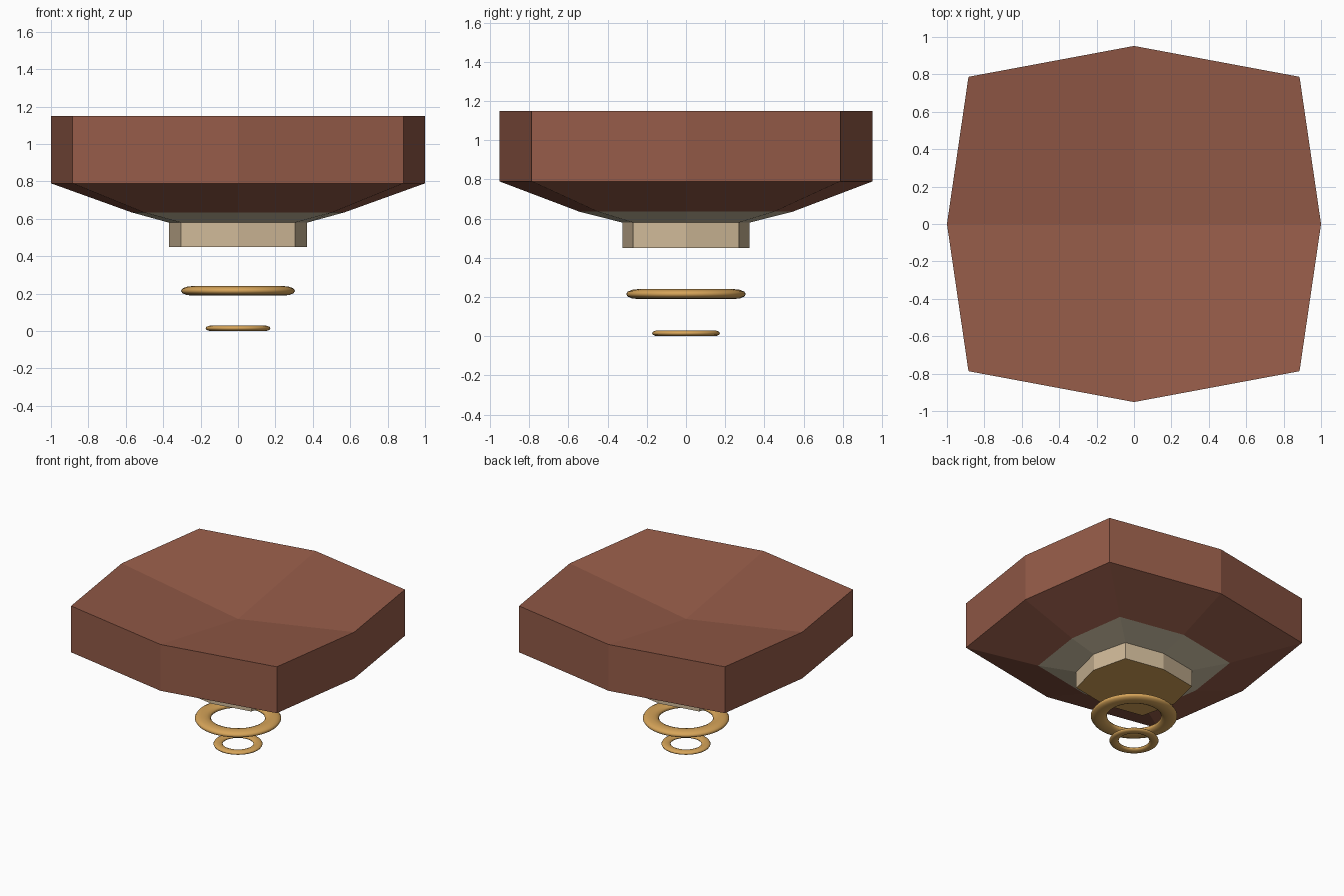
import bpy, bmesh

cube = bpy.data.objects.get("Cube")
if cube:
    bpy.data.objects.remove(cube)


def material(name, rgb):
    m = bpy.data.materials.new(name)
    m.use_nodes = True
    m.diffuse_color = (*rgb, 1)
    m.node_tree.nodes["Principled BSDF"].inputs["Base Color"].default_value = (*rgb, 1)
    return m


brown = material("red brown", (0.30, 0.105, 0.065))
cream = material("grey cream", (0.62, 0.54, 0.38))
beige = material("beige", (0.62, 0.48, 0.31))
gold = material("gold", (0.67, 0.37, 0.10))


def outline(ax, ay, cx, cy):
    """Eight points: axis points alternating with corners."""
    return [(ax, 0), (cx, cy), (0, ay), (-cx, cy),
            (-ax, 0), (-cx, -cy), (0, -ay), (cx, -cy)]


RIM = outline(1, 0.952, 0.885, 0.787)
SHELF = outline(0.57, 0.543, 0.505, 0.449)
FOOT = outline(0.37, 0.325, 0.305, 0.27)


def loft(name, rings, mats, top=None, bottom=None):
    """Skin (outline, z) rings from top to bottom; caps are four quads round a centre."""
    bm = bmesh.new()
    loops = [[bm.verts.new((x, y, z)) for x, y in pts] for pts, z in rings]
    for a, b in zip(loops, loops[1:]):
        for i in range(8):
            j = (i + 1) % 8
            bm.faces.new((a[i], b[i], b[j], a[j]))
    for loop, z, up in ((loops[0], top, True), (loops[-1], bottom, False)):
        if z is None:
            continue
        centre = bm.verts.new((0, 0, z))
        for i in range(0, 8, 2):
            quad = [centre, loop[i], loop[i + 1], loop[(i + 2) % 8]]
            face = bm.faces.new(quad if up else quad[::-1])
            face.material_index = 0 if up else len(mats) - 1
    # Outward normals run opposite to the side winding on every ring
    bm.normal_update()
    mesh = bpy.data.meshes.new(name)
    bm.to_mesh(mesh)
    bm.free()
    for m in mats:
        mesh.materials.append(m)
    ob = bpy.data.objects.new(name, mesh)
    bpy.context.collection.objects.link(ob)
    return ob


# Dished slab, tapered underside and foot
loft("dished_slab", [(RIM, 1.15), (RIM, 0.79), (SHELF, 0.635)], [brown], top=0.985)
loft("lower_taper", [(SHELF, 0.635), (FOOT, 0.58)], [cream])
loft("foot_block", [(FOOT, 0.58), (FOOT, 0.45)], [beige, gold], bottom=0.45)


# Floating flattened rings
def ring(name, z, outer, inner, height):
    tube = (outer - inner) / 2
    bpy.ops.mesh.primitive_torus_add(
        major_segments=48, minor_segments=12, location=(0, 0, z),
        major_radius=(outer + inner) / 2, minor_radius=tube)
    ob = bpy.context.object
    ob.name = name
    ob.scale.z = height / (2 * tube)
    bpy.ops.object.transform_apply(location=False, rotation=False, scale=True)
    bpy.ops.object.shade_smooth()
    ob.data.materials.append(gold)


ring("large_ring", 0.215, 0.305, 0.19, 0.05)
ring("small_ring", 0.015, 0.173, 0.108, 0.03)
